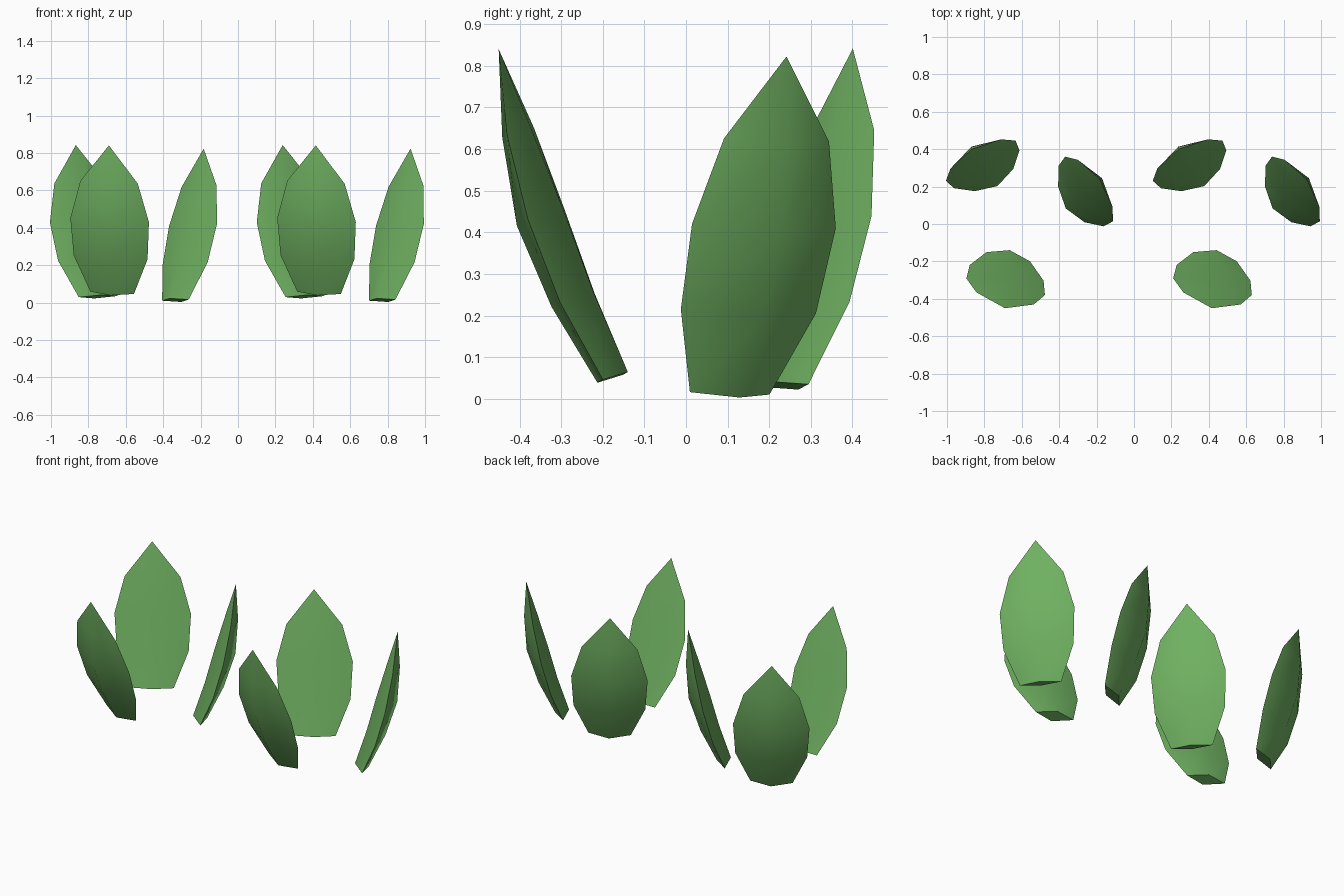
import bpy, bmesh, math
from mathutils import Matrix

if "Cube" in bpy.data.objects:
    bpy.data.objects.remove(bpy.data.objects["Cube"])

green = bpy.data.materials.new("leaf green")
green.diffuse_color = (0.16, 0.44, 0.12, 1)
green.use_nodes = True
green.node_tree.nodes["Principled BSDF"].inputs["Base Color"].default_value = green.diffuse_color

# Leaf cross-sections: height, outward lean, half width, outer bulge, inner bulge
RINGS = [(0.000, 0.000, 0.119, 0.040, 0.037),
         (0.197, 0.069, 0.202, 0.065, 0.041),
         (0.402, 0.125, 0.215, 0.075, 0.042),
         (0.609, 0.169, 0.157, 0.046, 0.026)]
TIP = (0.203, 0, 0.81)
SLOPE = 0.25          # bulges follow the lean of the leaf


def leaf_mesh():
    bm = bmesh.new()
    rings = []
    for h, d, w, out, inn in RINGS:
        pts = [(d + out, 0, h - SLOPE * out), (d, w, h),
               (d - inn, 0, h + SLOPE * inn), (d, -w, h)]
        rings.append([bm.verts.new(p) for p in pts])
    tip = bm.verts.new(TIP)
    bm.faces.new(rings[0][::-1])
    for a, b in zip(rings, rings[1:]):
        for i in range(4):
            j = (i + 1) % 4
            bm.faces.new((a[i], a[j], b[j], b[i]))
    for i in range(4):
        bm.faces.new((rings[-1][i], rings[-1][(i + 1) % 4], tip))
    bmesh.ops.recalc_face_normals(bm, faces=bm.faces)
    me = bpy.data.meshes.new("leaf")
    bm.to_mesh(me)
    bm.free()
    me.materials.append(green)
    return me


# Three leaves of a sprout: base position, facing angle, extra lean, roll
LEAVES = [("front_leaf", (-0.6725, -0.175, 0.052), -102.2, 5.0, 2.9),
          ("back_leaf", (-0.7485, 0.235, 0.032), 120, 0, 1.4),
          ("right_leaf", (-0.335, 0.105, 0.013), 36.5, 0, 1.4)]

# Two identical sprouts side by side
for side, dx in (("left", 0), ("right", 1.106)):
    for name, pos, angle, lean, roll in LEAVES:
        ob = bpy.data.objects.new(f"{side}_sprout_{name}", leaf_mesh())
        bpy.context.collection.objects.link(ob)
        ob.matrix_world = (Matrix.Translation((pos[0] + dx, pos[1], pos[2]))
                           @ Matrix.Rotation(math.radians(angle), 4, 'Z')
                           @ Matrix.Rotation(math.radians(lean), 4, 'Y')
                           @ Matrix.Rotation(math.radians(-roll), 4, 'X'))
        # smooth faces, crisp rim and base
        bpy.ops.object.select_all(action='DESELECT')
        ob.select_set(True)
        bpy.context.view_layer.objects.active = ob
        bpy.ops.object.shade_smooth_by_angle(angle=math.radians(60))
